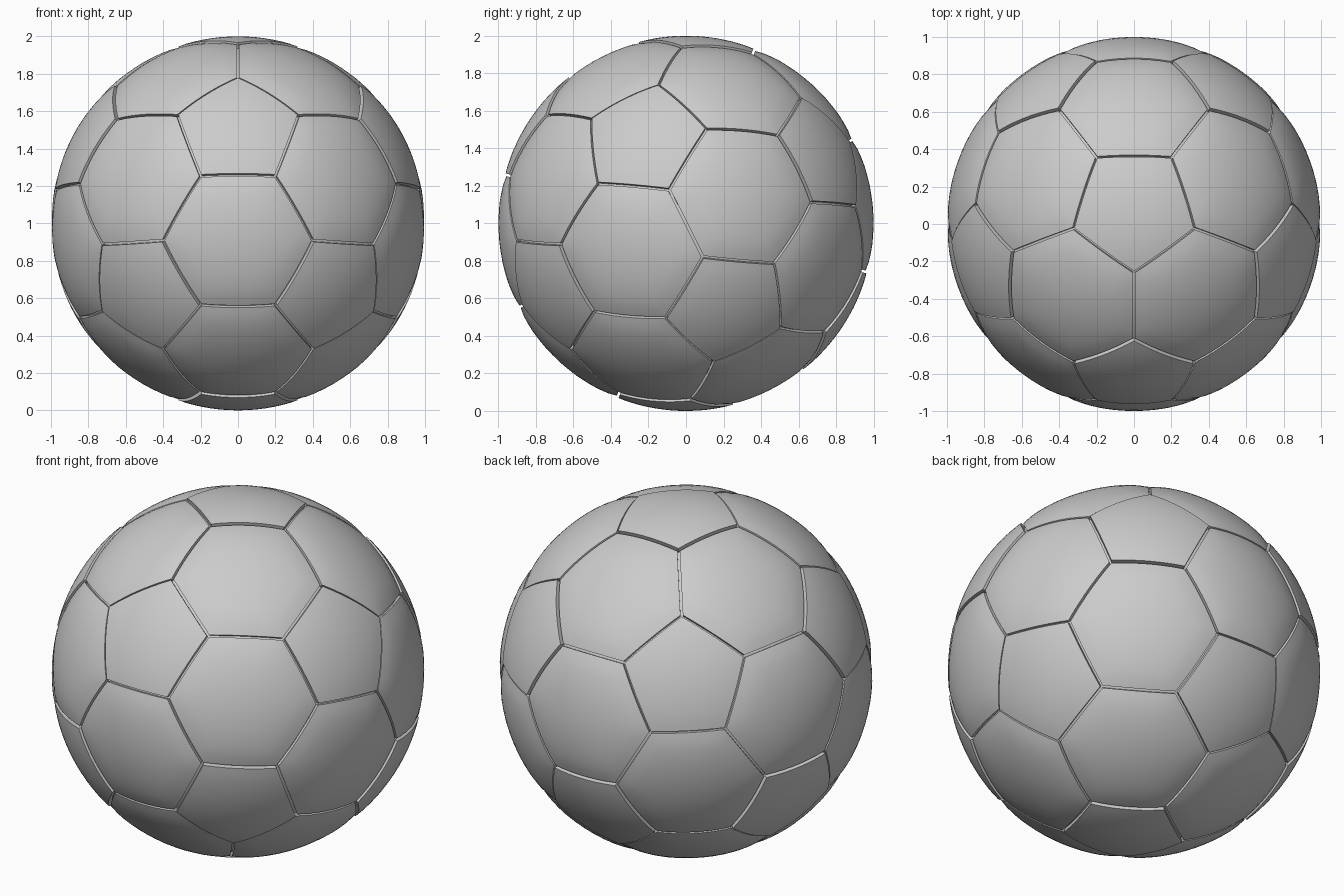
import bpy, bmesh, math
from mathutils import Vector, Matrix

cube = bpy.data.objects.get("Cube")
if cube:
    bpy.data.objects.remove(cube, do_unlink=True)

GAP = 0.007      # half width of a seam
DEPTH = 0.955    # inner radius of the panel walls
CUTS = 6         # subdivisions along a panel edge
TILT = Matrix.Rotation(math.radians(26.7), 3, 'X')
CENTRE = Vector((0, 0, 1))

mat = bpy.data.materials.new("ball_grey")
mat.use_nodes = True
grey = (0.6, 0.6, 0.6, 1)
mat.diffuse_color = grey
mat.node_tree.nodes["Principled BSDF"].inputs["Base Color"].default_value = grey


def finish(bm, name, angle):
    mesh = bpy.data.meshes.new(name)
    bm.to_mesh(mesh)
    bm.free()
    mesh.materials.append(mat)
    obj = bpy.data.objects.new(name, mesh)
    bpy.context.collection.objects.link(obj)
    obj.location = CENTRE
    bpy.ops.object.select_all(action='DESELECT')
    obj.select_set(True)
    bpy.context.view_layer.objects.active = obj
    bpy.ops.object.shade_smooth_by_angle(angle=math.radians(angle))
    return obj


# Icosahedron corners, tilted into place
phi = (1 + math.sqrt(5)) / 2
corners = []
for a in (-1, 1):
    for b in (-phi, phi):
        corners += [Vector((0, a, b)), Vector((a, b, 0)), Vector((b, 0, a))]
corners = [TILT @ c for c in corners]


def near(p):
    return [q for q in corners if 0.1 < (q - p).length < 2.1]


def ring(points, axis):
    """Order points anticlockwise around an axis."""
    u = axis.orthogonal().normalized()
    v = axis.normalized().cross(u)
    return sorted(points, key=lambda p: math.atan2(p.dot(v), p.dot(u)))


# Outlines of the twelve pentagons and twenty hexagons
pentagons = [ring([p + (q - p) / 3 for q in near(p)], p) for p in corners]
hexagons = []
for i, a in enumerate(corners):
    for j in range(i + 1, len(corners)):
        for k in range(j + 1, len(corners)):
            tri = (a, corners[j], corners[k])
            if all((tri[m] - tri[m - 1]).length < 2.1 for m in range(3)):
                pts = [p + (q - p) / 3 for p in tri for q in tri if p is not q]
                hexagons.append(ring(pts, sum(tri, Vector())))


def add_panel(bm, outline, roll):
    """Curved panel with a dropped rim and walls going inwards."""
    size = outline[0].length
    pts = [p / size for p in outline]
    mid = sum(pts, Vector()) / len(pts)
    edge_mids = [(pts[i] + pts[i - 1]) / 2 - mid for i in range(len(pts))]
    apothem = edge_mids[0].length
    shrink = 1 - GAP / apothem
    part = bmesh.new()
    hub = part.verts.new(mid)
    rim = [part.verts.new(mid + (p - mid) * shrink) for p in pts]
    for i in range(len(rim)):
        part.faces.new((hub, rim[i - 1], rim[i]))
    bmesh.ops.subdivide_edges(part, edges=part.edges[:], cuts=CUTS, use_grid_fill=True)
    for v in part.verts:
        t = max((v.co - mid).dot(e) for e in edge_mids) / apothem ** 2
        v.co = v.co.normalized() * (1 - roll * max(t, 0) ** 6)
    border = [e for e in part.edges if e.is_boundary]
    wall = bmesh.ops.extrude_edge_only(part, edges=border)["geom"]
    for v in wall:
        if isinstance(v, bmesh.types.BMVert):
            v.co = v.co.normalized() * DEPTH
    bmesh.ops.recalc_face_normals(part, faces=part.faces[:])
    if sum(f.normal.dot(f.calc_center_median()) for f in part.faces) < 0:
        bmesh.ops.reverse_faces(part, faces=part.faces[:])
    temp = bpy.data.meshes.new("panel_part")
    part.to_mesh(temp)
    part.free()
    bm.from_mesh(temp)
    bpy.data.meshes.remove(temp)


# Stitched panels
for name, outlines, roll in (("pentagon_panels", pentagons, 0.002),
                             ("hexagon_panels", hexagons, 0.011)):
    bm = bmesh.new()
    for outline in outlines:
        add_panel(bm, outline, roll)
    finish(bm, name, 35)

# Inner ball closing the seams
bm = bmesh.new()
bmesh.ops.create_icosphere(bm, subdivisions=4, radius=0.97)
finish(bm, "inner_ball", 60)
